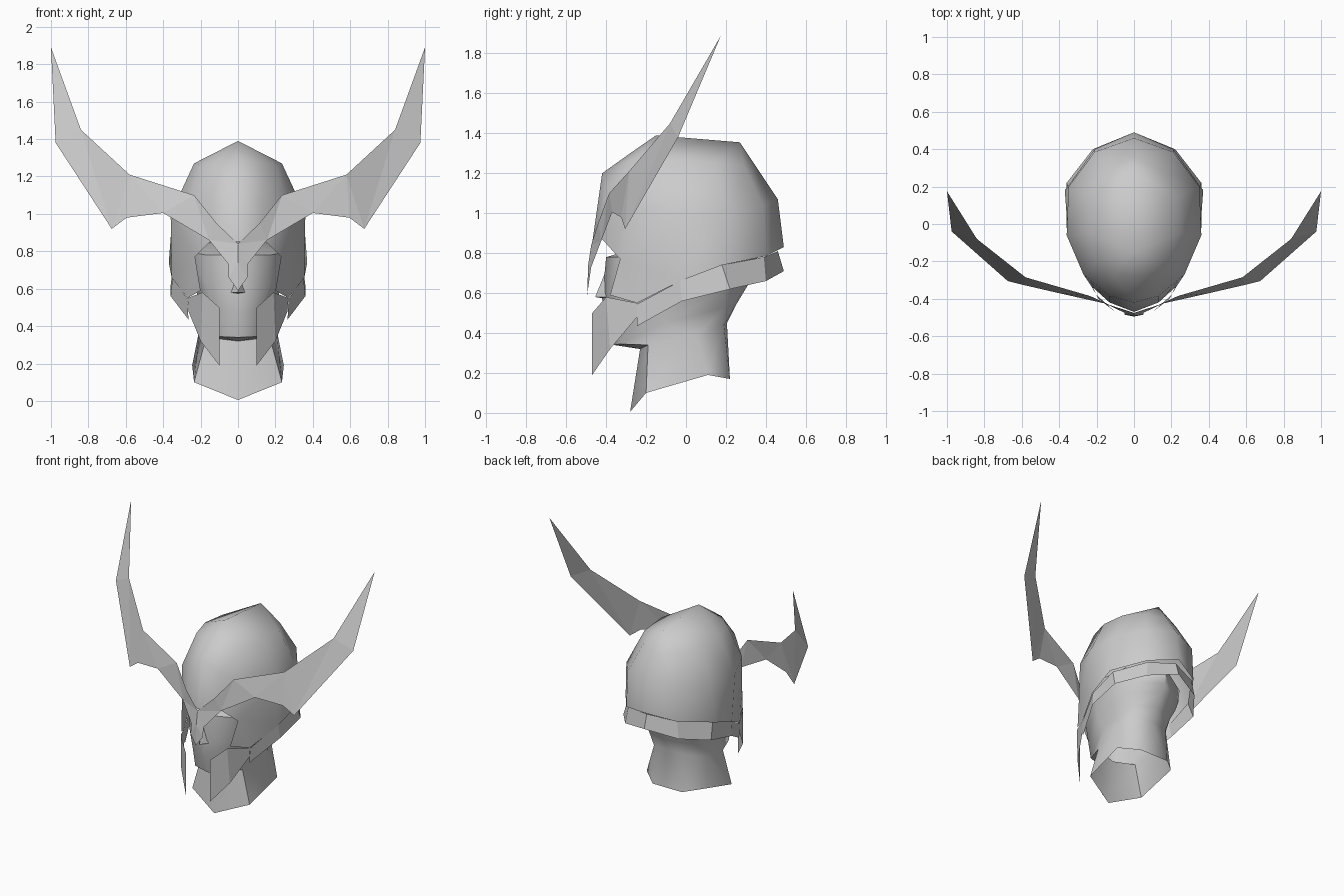
import bpy, bmesh, math
from mathutils import Vector

if "Cube" in bpy.data.objects:
    bpy.data.objects.remove(bpy.data.objects["Cube"])

grey = bpy.data.materials.new("plain grey")
grey.diffuse_color = (0.6, 0.6, 0.6, 1)
grey.use_nodes = True
grey.node_tree.nodes["Principled BSDF"].inputs["Base Color"].default_value = grey.diffuse_color


def half_part(name, verts, faces, smooth=None, centre=(0, 0, 0.7)):
    """Right half of a part, mirrored across x = 0, faces turned outward."""
    bm = bmesh.new()
    vs = [bm.verts.new(v) for v in verts]
    for f in faces:
        f = list(dict.fromkeys(f))
        if len(f) > 2:
            bm.faces.new([vs[i] for i in f])
    bmesh.ops.recalc_face_normals(bm, faces=bm.faces)
    bm.normal_update()
    c = Vector(centre)
    out = sum(f.normal.dot(f.calc_center_median() - c) * f.calc_area() for f in bm.faces)
    if out < 0:
        bmesh.ops.reverse_faces(bm, faces=bm.faces)
    # mirrored half
    geo = bm.verts[:] + bm.edges[:] + bm.faces[:]
    dup = bmesh.ops.duplicate(bm, geom=geo)["geom"]
    for v in dup:
        if isinstance(v, bmesh.types.BMVert):
            v.co.x = -v.co.x
    bmesh.ops.reverse_faces(bm, faces=[f for f in dup if isinstance(f, bmesh.types.BMFace)])
    bmesh.ops.remove_doubles(bm, verts=[v for v in bm.verts if abs(v.co.x) < 1e-5], dist=1e-4)
    me = bpy.data.meshes.new(name)
    bm.to_mesh(me)
    bm.free()
    me.materials.append(grey)
    ob = bpy.data.objects.new(name, me)
    bpy.context.collection.objects.link(ob)
    if smooth:
        bpy.ops.object.select_all(action='DESELECT')
        ob.select_set(True)
        bpy.context.view_layer.objects.active = ob
        bpy.ops.object.shade_smooth_by_angle(angle=math.radians(smooth))
    return ob


def loft(rings):
    """Vertices and quads joining rings of equal length."""
    n = len(rings[0])
    verts = [v for r in rings for v in r]
    faces = [(i * n + j, i * n + j + 1, (i + 1) * n + j + 1, (i + 1) * n + j)
             for i in range(len(rings) - 1) for j in range(n - 1)]
    return verts, faces


# helmet dome: rim, widest ring, shoulder ring, then the short crown ridge
rim = [(0, -.47, .85), (.13, -.42, .87), (.23, -.33, .77), (.355, -.03, .66),
       (.37, .18, .74), (.21, .40, .785), (0, .49, .83)]
wide = [(0, -.42, 1.2), (.13, -.385, 1.12), (.27, -.27, 1.03), (.36, -.06, 1.0),
        (.35, .20, 1.0), (.21, .385, 1.04), (0, .46, 1.07)]
shoulder = [(0, -.28, 1.3), (.12, -.27, 1.27), (.20, -.20, 1.26), (.235, -.05, 1.27),
            (.235, .15, 1.25), (.14, .29, 1.24), (0, .36, 1.22)]
verts, faces = loft([rim, wide, shoulder])
crown = len(verts)
verts += [(0, -.15, 1.39), (0, .27, 1.355), (.20, -.38, .59), (.27, -.245, .55)]
top = [crown] * 4 + [crown + 1] * 3
faces += [(14 + j, 15 + j, top[j + 1], top[j]) for j in range(6)]
faces.append((2, crown + 2, crown + 3, 3))          # temple beside the face opening
half_part("helmet_dome", verts, faces, 60)

# flared band round the lower edge
band_top = [(.27, -.245, .545), (.35, -.03, .66), (.345, .18, .74), (.20, .39, .78), (0, .46, .81)]
band_low = [(.265, -.245, .435), (.36, -.02, .56), (.36, .22, .62), (.22, .40, .66), (0, .49, .71)]
half_part("neck_band", *loft([band_low, band_top]))

# cheek guards
half_part("cheek_guards",
          [(.10, -.47, .19), (.10, -.47, .50), (.19, -.40, .58), (.20, -.38, .32),
           (.265, -.245, .48), (.27, -.245, .55)],
          [(0, 3, 2, 1), (3, 4, 5, 2)])

# horn plates joined to the nose guard
half_part("horns_and_nose_guard",
          [(1, .175, 1.89), (.84, -.08, 1.45), (.58, -.285, 1.21), (.235, -.385, 1.10),
           (.115, -.44, .95), (0, -.475, .84),
           (.975, -.04, 1.38), (.675, -.305, .92), (.595, -.325, .98), (.40, -.37, 1.005),
           (.155, -.425, .86), (.05, -.475, .73), (.05, -.485, .66), (0, -.495, .59),
           (0, -.49, .74)],
          [(0, 1, 6), (1, 2, 7), (1, 7, 6), (2, 8, 7), (2, 9, 8), (2, 3, 9), (3, 10, 9),
           (3, 4, 10), (4, 5, 10), (5, 11, 10), (5, 14, 11), (14, 12, 11), (14, 13, 12)],
          centre=(0, 1, 0.7))

# neck and face, open at the bottom
head = [
    [(0, -.28, .005), (.235, -.20, .10), (.245, .11, .19), (.12, .22, .17), (0, .22, .17)],
    [(0, -.23, .32), (.17, -.19, .34), (.205, .05, .39), (.13, .19, .44), (0, .205, .45)],
    [(0, -.36, .34), (.12, -.33, .345), (.20, -.10, .45), (.16, .20, .53), (0, .25, .54)],
    [(0, -.395, .46), (.13, -.35, .50), (.22, -.14, .58), (.21, .20, .62), (0, .31, .64)],
    [(0, -.42, .57), (.17, -.33, .62), (.24, -.14, .70), (.24, .20, .70), (0, .34, .70)],
    [(0, -.40, .78), (.17, -.33, .78), (.28, -.10, .80), (.25, .20, .80), (0, .36, .80)],
    [(0, 0, .90)] * 5,
]
verts, faces = loft(head)
faces = [tuple(min(i, 30) for i in f) for f in faces]
half_part("head_and_neck", verts[:31], faces, 60)

# nose
half_part("nose", [(0, -.455, .58), (0, -.39, .74), (.045, -.39, .58), (0, -.39, .57)],
          [(0, 2, 1), (0, 3, 2)])
